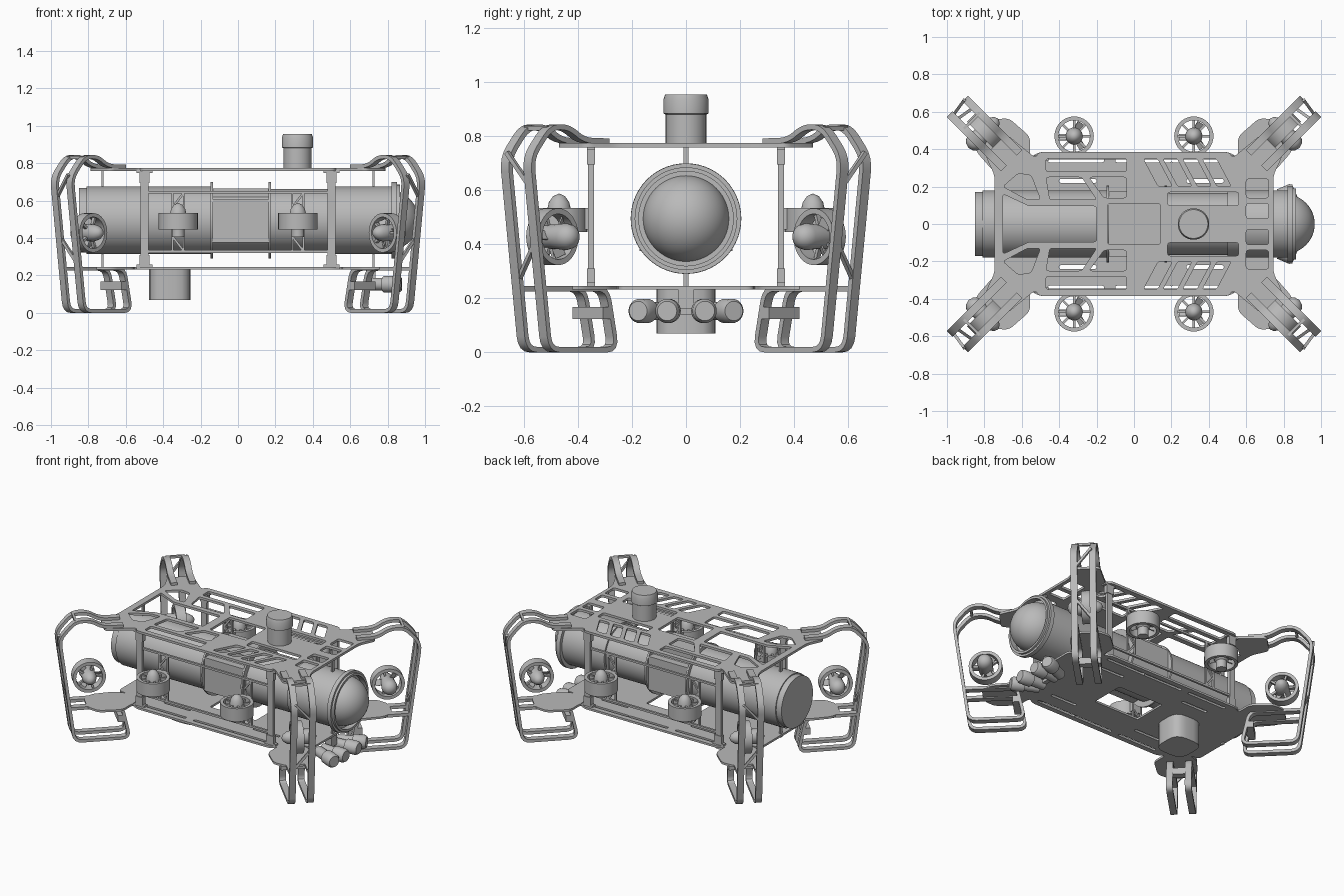
import bpy, bmesh
from math import radians, pi, cos, sin, sqrt
from mathutils import Matrix, Vector

if "Cube" in bpy.data.objects:
    bpy.data.objects.remove(bpy.data.objects["Cube"])

grey = bpy.data.materials.new("plain grey")
grey.use_nodes = True
grey.diffuse_color = (0.49, 0.49, 0.49, 1)
for node in grey.node_tree.nodes:
    if node.type == 'BSDF_PRINCIPLED':
        node.inputs["Base Color"].default_value = grey.diffuse_color


def finish(name, bm, angle=35):
    bmesh.ops.remove_doubles(bm, verts=bm.verts, dist=1e-5)
    bmesh.ops.recalc_face_normals(bm, faces=bm.faces)
    mesh = bpy.data.meshes.new(name)
    bm.to_mesh(mesh)
    bm.free()
    mesh.materials.clear()
    mesh.materials.append(grey)
    mesh.shade_smooth()
    mesh.set_sharp_from_angle(angle=radians(angle))
    obj = bpy.data.objects.new(name, mesh)
    bpy.context.scene.collection.objects.link(obj)
    return obj


def aim(pos, axis):
    return Matrix.Translation(pos) @ Vector(axis).to_track_quat('Z', 'Y').to_matrix().to_4x4()


def lathe(bm, profile, mat, n=40):
    rings = [[bm.verts.new(mat @ Vector((r * cos(2 * pi * k / n), r * sin(2 * pi * k / n), h)))
              for k in range(n)] for r, h in profile]
    for a, b in zip(rings, rings[1:]):
        for k in range(n):
            j = (k + 1) % n
            bm.faces.new((a[k], a[j], b[j], b[k]))
    bmesh.ops.dissolve_degenerate(bm, dist=1e-5, edges=bm.edges)


def box(bm, pos, size, mat=Matrix()):
    bmesh.ops.create_cube(bm, size=1, matrix=mat @ Matrix.Translation(pos) @ Matrix.Diagonal((*size, 1)))


def beam(bm, a, b, w, d):
    a, b = Vector(a), Vector(b)
    box(bm, (0, 0, 0), (w, d, (b - a).length), aim((a + b) / 2, b - a))


def rounded(pts, r, closed=True, n=4):
    pts = [Vector(p) for p in pts]
    out = []
    for i, p in enumerate(pts):
        if not closed and i in (0, len(pts) - 1):
            out.append(p)
            continue
        u, v = pts[i - 1] - p, pts[(i + 1) % len(pts)] - p
        a = p + u.normalized() * min(r, u.length * 0.45)
        b = p + v.normalized() * min(r, v.length * 0.45)
        for k in range(n + 1):
            f = k / n
            out.append(a * (1 - f) ** 2 + p * 2 * f * (1 - f) + b * f * f)
    return out


def plate(name, outline, holes, z0, z1):
    curve = bpy.data.curves.new(name, 'CURVE')
    curve.dimensions, curve.fill_mode = '2D', 'BOTH'
    curve.extrude = (z1 - z0) / 2
    for pts in [outline] + holes:
        sp = curve.splines.new('POLY')
        sp.points.add(len(pts) - 1)
        sp.use_cyclic_u = True
        for q, p in zip(sp.points, pts):
            q.co = (p[0], p[1], 0, 1)
    tmp = bpy.data.objects.new(name + " outline", curve)
    bpy.context.scene.collection.objects.link(tmp)
    mesh = bpy.data.meshes.new_from_object(tmp.evaluated_get(bpy.context.evaluated_depsgraph_get()))
    bm = bmesh.new()
    bm.from_mesh(mesh)
    bmesh.ops.translate(bm, verts=bm.verts, vec=(0, 0, (z0 + z1) / 2))
    bpy.data.objects.remove(tmp)
    bpy.data.curves.remove(curve)
    bpy.data.meshes.remove(mesh)
    return finish(name, bm)


# Corner frame: s runs outwards along the diagonal, t across it
def corner(s, t, z=0.0, sx=1, sy=1):
    return Vector((sx * (0.315 + (s + t) / sqrt(2)), sy * (s - t) / sqrt(2), z))


def four_way(quarter):
    flip = lambda pts, a, b: [(a * x, b * y) for x, y in pts]
    return (quarter + flip(quarter[::-1], -1, 1) + flip(quarter, -1, -1) + flip(quarter[::-1], 1, -1))


def rect(x0, x1, y0, y1):
    return [(x0, y0), (x1, y0), (x1, y1), (x0, y1)]


def both_sides(shapes):
    return shapes + [[(x, -y) for x, y in s] for s in shapes]


# Top truss plate
arm = [corner(s, t)[:2] for s, t in ((0.6, 0.08), (0.6, -0.08), (0.4, -0.1))]
outline = rounded(four_way([(0.745, 0.26)] + arm + [(0.51, 0.385)]), 0.03)
side_holes = [
    [(-0.7, 0.2), (-0.57, 0.13), (-0.5, 0.13), (-0.55, 0.26), (-0.62, 0.27)],
    [(-0.45, 0.13), (-0.2, 0.13), (-0.28, 0.25), (-0.47, 0.25)],
    [(-0.24, 0.25), (-0.16, 0.14), (-0.04, 0.14), (-0.04, 0.25)],
    rect(-0.47, -0.04, 0.28, 0.35), rect(0.18, 0.56, 0.1, 0.17),
    rect(0.6, 0.72, 0.03, 0.11), rect(0.6, 0.72, 0.14, 0.24)]
side_holes += [[(x, 0.35), (x + 0.075, 0.35), (x + 0.155, 0.2), (x + 0.08, 0.2)]
               for x in (0.05, 0.155, 0.26, 0.365)]
funnel = [(-0.7, 0.16), (-0.56, 0.095), (-0.2, 0.095), (-0.2, -0.095), (-0.56, -0.095), (-0.7, -0.16)]
holes = both_sides(side_holes) + [funnel, rect(-0.14, 0.14, -0.11, 0.11)]
plate("top_plate", outline, [rounded(h, 0.015) for h in holes], 0.758, 0.774)

# Bottom plate with paddle shaped corners
paddle = [corner(s, t)[:2] for s, t in ((0.43, 0.07), (0.5, 0.11), (0.65, 0.1), (0.71, 0.05),
                                        (0.71, -0.08), (0.65, -0.15), (0.5, -0.16), (0.42, -0.08))]
outline = rounded(four_way([(0.74, 0.25)] + paddle + [(0.51, 0.385)]), 0.03)
slots = [rect(x, x + 0.3, 0.33, 0.35) for x in (-0.46, -0.1, 0.2)]
slots += [rect(x, x + 0.2, 0.22, 0.24) for x in (-0.4, 0.28)]
holes = both_sides(slots) + [rect(-0.13, 0.22, -0.12, 0.12)]
plate("bottom_plate", outline, [rounded(h, 0.01) for h in holes], 0.232, 0.246)

# Battery pod under the floor
plate("belly_pod", rounded(four_way([(0.11, 0.11)]), 0.08), [], 0.07, 0.236).location.x = -0.365

# Pressure hull with open end flange and dome
along = aim((0, 0, 0.495), (1, 0, 0))
bm = bmesh.new()
lathe(bm, [(0, -0.85), (0.172, -0.85), (0.172, -0.81), (0.18, -0.81), (0.18, -0.14), (0.167, -0.14),
           (0.167, 0.5), (0.18, 0.5), (0.18, 0.822), (0.204, 0.822), (0.204, 0.85), (0.19, 0.85),
           (0.19, 0.865), (0.175, 0.865), (0.175, 0.825), (0, 0.825)], along, 56)
finish("hull_tube", bm)
bm = bmesh.new()
lathe(bm, [(0.16 * cos(a * pi / 24), 0.806 + 0.16 * sin(a * pi / 24)) for a in range(13)], along, 56)
finish("nose_dome", bm)
for i, x in enumerate((-0.14, 0.17)):
    bm = bmesh.new()
    lathe(bm, [(0, x - 0.006), (0.205, x - 0.006), (0.205, x + 0.006), (0, x + 0.006)], along, 56)
    finish(f"hull_flange_{i}", bm)
bm = bmesh.new()
box(bm, (0.015, 0, 0.49), (0.3, 0.345, 0.23))
box(bm, (0.015, 0, 0.64), (0.3, 0.22, 0.05))
finish("hull_clamp", bm)
bm = bmesh.new()
for x in (-0.725, 0.725):
    for z in (0.72, 0.27):
        box(bm, (x, 0, z), (0.012, 0.02, 0.1))
finish("hull_hangers", bm)

# Top sensor mast
bm = bmesh.new()
lathe(bm, [(0, 0.77), (0.075, 0.77), (0.075, 0.88), (0.084, 0.885), (0.084, 0.935), (0.077, 0.955),
           (0, 0.955)], Matrix.Translation((0.318, 0, 0)))
finish("sensor_mast", bm, 25)

# Lamp cluster below the nose
bm = bmesh.new()
for side in (-1, 1):
    for y, ang in ((0.057, 4), (0.105, 23)):
        m = aim((0.69, side * y, 0.153), (cos(radians(ang)), side * sin(radians(ang)), 0))
        lathe(bm, [(0, 0), (0.034, 0), (0.034, 0.1), (0.045, 0.1), (0.045, 0.17), (0.036, 0.185),
                   (0, 0.185)], m, 24)
box(bm, (0.71, 0, 0.155), (0.03, 0.24, 0.03))
box(bm, (0.71, 0, 0.2), (0.05, 0.06, 0.08))
finish("lamp_cluster", bm)


# Ducted thrusters: ring, hub, guard spokes and blades
def thruster(name, pos, axis, half, spokes, tail):
    bm = bmesh.new()
    m = aim(pos, axis)
    lathe(bm, [(0.084, -half), (0.105, -half), (0.105, half), (0.084, half), (0.084, -half)], m)
    lathe(bm, tail + [(0.045, -0.02), (0.046, 0.03), (0.038, 0.065), (0.022, 0.088), (0, 0.098)], m, 24)
    for k in range(spokes):
        box(bm, (0.062, 0, half - 0.02), (0.055, 0.013, 0.02), m @ Matrix.Rotation(k * 2 * pi / spokes, 4, 'Z'))
    for k in range(3):
        turn = Matrix.Rotation(k * 2 * pi / 3, 4, 'Z') @ Matrix.Rotation(radians(35), 4, 'X')
        box(bm, (0.055, 0, -0.01), (0.05, 0.04, 0.005), m @ turn)
    finish(name, bm)


def loop_band(bm, path, t, width, thick, sx, sy):
    rows = []
    for i, p in enumerate(path):
        d = (path[min(i + 1, len(path) - 1)] - path[max(i - 1, 0)]).normalized()
        n = Vector((-d.y, d.x)) * thick / 2
        rows.append([bm.verts.new(corner(p.x + e * n.x, t + f * width / 2, p.y + e * n.y, sx, sy))
                     for e, f in ((-1, -1), (-1, 1), (1, 1), (1, -1))])
    for a, b in zip(rows, rows[1:]):
        for k in range(4):
            bm.faces.new((a[k], a[k - 1], b[k - 1], b[k]))
    bm.faces.new(rows[0])
    bm.faces.new(rows[-1])


stem_tail = [(0, -0.085), (0.034, -0.085), (0.034, -0.03)]
round_tail = [(0, -0.125), (0.025, -0.118), (0.043, -0.1), (0.05, -0.07)]
leg_path = rounded([(0.48, 0.782), (0.61, 0.784), (0.69, 0.834), (0.785, 0.834), (0.885, 0.72),
                    (0.79, 0.01), (0.44, 0.01), (0.49, 0.236), (0.82, 0.236)], 0.05, closed=False)

for sx in (-1, 1):
    for sy in (-1, 1):
        tag = ("left" if sx > 0 else "right") + ("_back" if sy > 0 else "_front")
        thruster("vertical_thruster_" + tag, (sx * 0.32, sy * 0.47, 0.49), (0, 0, 1), 0.045, 8, stem_tail)
        thruster("corner_thruster_" + tag, corner(0.69, -0.01, 0.428, sx, sy), (-sx, sy, 0),
                 0.032, 5, round_tail)
        # Twin landing loops with braces between them
        bm = bmesh.new()
        for t in (-0.059, 0.059):
            loop_band(bm, leg_path, t, 0.042, 0.02, sx, sy)
        for z0, z1, f in ((0.27, 0.4, 1), (0.62, 0.74, -1)):
            s0, s1 = (0.79 + 0.134 * (z - 0.01) for z in (z0, z1))
            beam(bm, corner(s0, -0.05 * f, z0, sx, sy), corner(s1, 0.05 * f, z1, sx, sy), 0.016, 0.016)
        beam(bm, corner(0.78, -0.06, 0.83, sx, sy), corner(0.78, 0.06, 0.83, sx, sy), 0.016, 0.016)
        beam(bm, corner(0.49, -0.08, 0.145, sx, sy), corner(0.49, 0.08, 0.145, sx, sy), 0.05, 0.045)
        finish("landing_loops_" + tag, bm)
        # Frame post with flared ends
        bm = bmesh.new()
        x, y = sx * 0.5, sy * 0.352
        box(bm, (x, y, 0.505), (0.042, 0.022, 0.53))
        for z in (0.275, 0.73):
            box(bm, (x, y, z), (0.055, 0.03, 0.07))
        for z in (0.25, 0.757):
            box(bm, (x, y, z), (0.085, 0.03, 0.016))
        finish("frame_post_" + tag, bm)
        # Lattice bracket that holds the vertical thruster
        bm = bmesh.new()
        x, levels = sx * 0.32, [0.33 + 0.078 * k for k in range(5)]
        for e in (-0.03, 0.03):
            box(bm, (x + e, y, 0.486), (0.01, 0.014, 0.32))
        for k, (z0, z1) in enumerate(zip(levels, levels[1:])):
            e = 0.03 if k % 2 else -0.03
            beam(bm, (x - e, y, z0), (x + e, y, z1), 0.012, 0.012)
        box(bm, (x, sy * 0.365, 0.495), (0.08, 0.03, 0.08))
        finish("thruster_bracket_" + tag, bm)

# Side rails joining the posts and brackets
for side, label in ((-1, "front"), (1, "back")):
    bm = bmesh.new()
    for z in (0.328, 0.645):
        box(bm, (0, side * 0.352, z), (1.0, 0.014, 0.014))
    finish("side_rails_" + label, bm)
